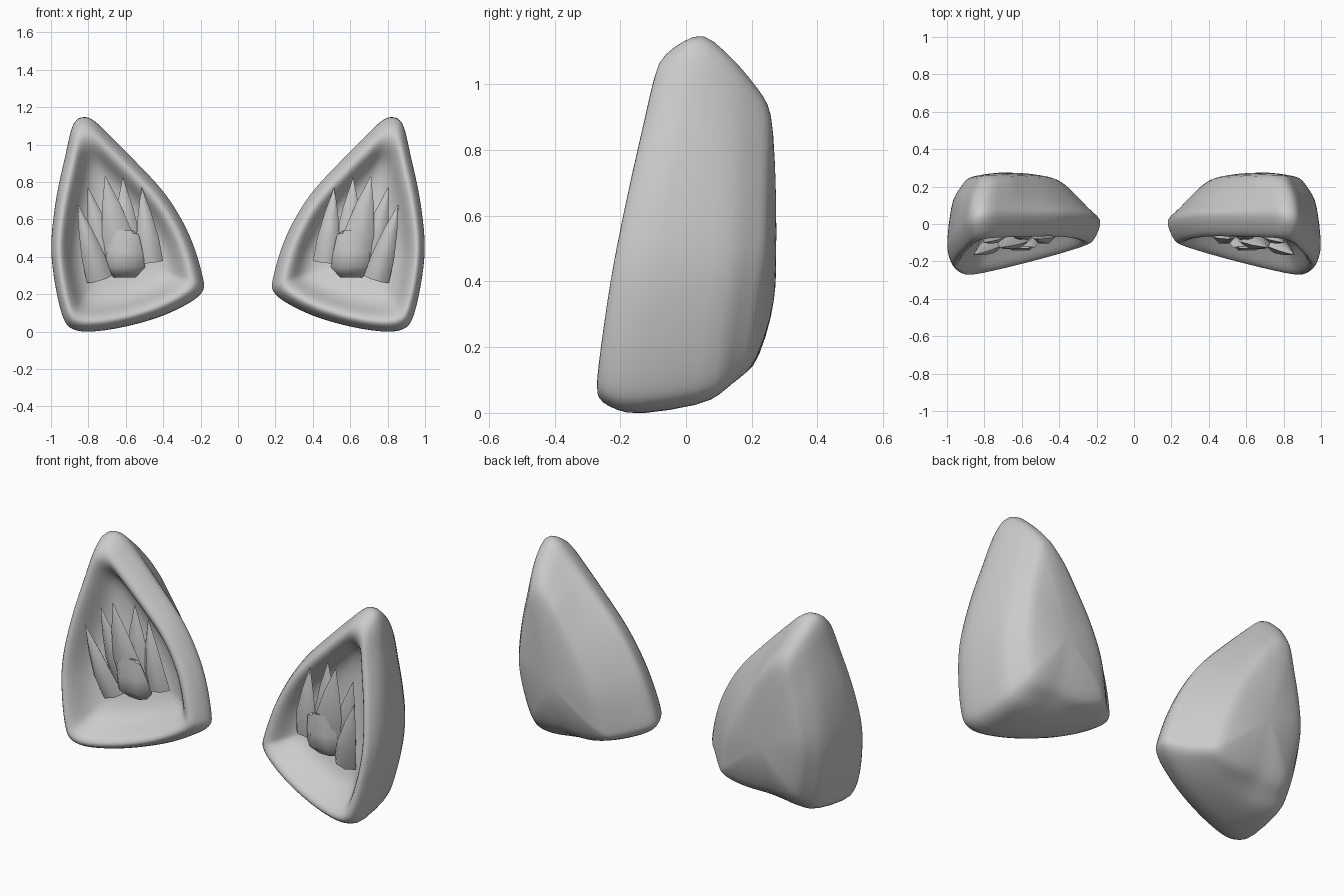
import bpy, bmesh
from mathutils import Vector

if "Cube" in bpy.data.objects:
    bpy.data.objects.remove(bpy.data.objects["Cube"])

CX, CZ = 0.66, 0.42   # centre the ear rings shrink toward

# front outline of one ear (x, z)
OUTLINE = [(.83, 1.155), (.885, 1.115), (.925, .95), (.975, .72), (1.003, .47), (.985, .27),
           (.945, .09), (.90, .015), (.80, -.006), (.62, .018), (.42, .075), (.27, .145),
           (.185, .21), (.18, .285), (.25, .51), (.38, .735), (.56, .93), (.69, 1.06), (.77, 1.135)]


def smooth_loop(pts, n):
    out = []
    for i in range(len(pts)):
        a, b, c, d = (Vector(pts[(i + k) % len(pts)]) for k in (-1, 0, 1, 2))
        for j in range(n):
            t = j / n
            out.append(0.5 * (2 * b + (c - a) * t + (2 * a - 5 * b + 4 * c - d) * t * t
                              + (3 * b - a - 3 * c + d) * t ** 3))
    return out


def front_y(x, z):
    return -0.275 + 0.18 * (z - 0.1) - 0.21 * (x - 0.88)


def loft(name, rings):
    bm = bmesh.new()
    loops = [[bm.verts.new(p) for p in r] for r in rings]
    for a, b in zip(loops, loops[1:]):
        n = len(a)
        for i in range(n):
            bm.faces.new((a[i], a[(i + 1) % n], b[(i + 1) % n], b[i]))
    bm.faces.new(loops[0])
    bm.faces.new(loops[-1])
    bmesh.ops.recalc_face_normals(bm, faces=bm.faces)
    me = bpy.data.meshes.new(name)
    bm.to_mesh(me)
    bm.free()
    ob = bpy.data.objects.new(name, me)
    bpy.context.collection.objects.link(ob)
    return ob


def finish(ob, angle):
    ob.modifiers.new("mirror", 'MIRROR').use_mirror_merge = False
    bpy.ops.object.select_all(action='DESELECT')
    ob.select_set(True)
    bpy.context.view_layer.objects.active = ob
    bpy.ops.object.shade_smooth_by_angle(angle=angle)


# ear shell: hollow front, rolled rim, chamfered back with a flat panel
outline = smooth_loop(OUTLINE, 3)
front = [(.05, .17), (.4, .165), (.56, .145), (.66, .11), (.73, .06), (.79, .02),
         (.86, .0), (.92, .02), (.97, .07), (1.008, .125)]  # scale, depth behind front plane
back = [(.93, .085, .09), (.86, .14, .11), (.77, .205, .15), (.71, .238, .15),
        (.62, .255, .12), (.3, .272, .05), (.05, .274, 0)]  # scale, y, tilt at the bottom
rings = []


def scaled(s):
    return [(CX + (p.x - CX) * s, CZ + (p.y - CZ) * s) for p in outline]


for s, depth in front:
    rings.append([(x, front_y(x, z) + depth, z) for x, z in scaled(s)])
for s, y0, k in back:
    ring = []
    for x, z in scaled(s):
        inner = max(0, CX - x) / .34 * min(1 - s, .29)      # back panel's inner corner sits lower
        y = y0 + k * min(0, z - .5) + .03 * max(0, z - .5)
        if s > .8:
            y += .08 * max(0, x - CX)
        ring.append((x + .17 * inner, y, z - .36 * inner))
    rings.append(ring)
ear = loft("ear_shell", rings)
sub = ear.modifiers.new("smooth", 'SUBSURF')
sub.levels = sub.render_levels = 1
finish(ear, 3.1)


# fur tufts: flattened tapering blades inside the ear
def tuft(name, base, tip, width, thick):
    b, t = Vector(base), Vector(tip)
    axis = (t - b).normalized()
    side = axis.cross(Vector((0, 1, 0))).normalized()
    out = side.cross(axis)
    rings = []
    for f, w, bow in ((0, 1, 0), (.3, .88, -.015), (.65, .52, -.01), (1, .02, 0)):
        c = b.lerp(t, f) + Vector((0, bow, 0))
        rings.append([c + side * (u * width * w / 2) + out * (v * thick * w / 2)
                      for u, v in ((1, 0), (.45, 1), (-.45, 1), (-1, 0), (-.45, -1), (.45, -1))])
    finish(loft(name, rings), 1.1)


TUFTS = [((.74, -.08, .28), (.857, -.165, .68), .14, .08),
         ((.70, -.03, .36), (.803, -.10, .77), .15, .07),
         ((.62, -.06, .38), (.71, -.125, .83), .19, .08),
         ((.59, -.03, .40), (.615, -.06, .82), .16, .07),
         ((.47, -.045, .37), (.515, -.08, .77), .14, .08)]
for i, args in enumerate(TUFTS):
    tuft(f"fur_blade_{i + 1}", *args)

# short front clump with a jagged top
clump = []
for z, y, w, d in ((.29, -.05, .06, .03), (.345, -.075, .11, .065), (.43, -.10, .095, .045), (.52, -.125, .075, .006)):
    clump.append([(.605 + u * w, y + v * d, z + (.02 if i in (1, 2, 4, 5) and z > .5 else 0))
                  for i, (u, v) in enumerate(((1, 0), (.6, .8), (-.6, .8), (-1, 0), (-.5, -.9), (.5, -.9)))])
finish(loft("fur_clump", clump), 1.1)
